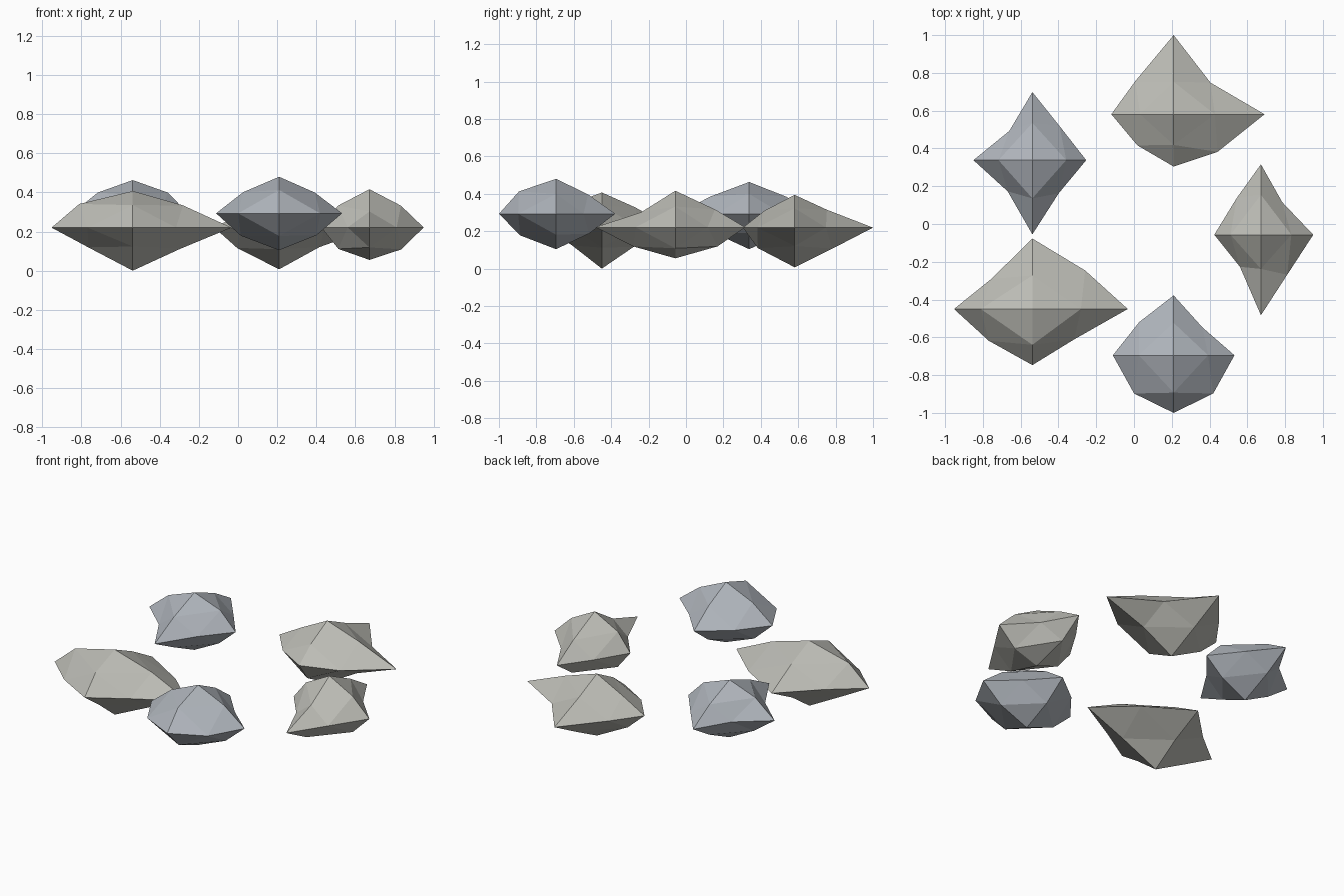
import bpy, bmesh
from mathutils import Vector
from itertools import product

if "Cube" in bpy.data.objects:
    bpy.data.objects.remove(bpy.data.objects["Cube"])


def material(name, color):
    m = bpy.data.materials.new(name)
    m.diffuse_color = (*color, 1)
    m.use_nodes = True
    m.node_tree.nodes["Principled BSDF"].inputs["Base Color"].default_value = m.diffuse_color
    return m


WARM = material("warm_stone", (0.50, 0.50, 0.46))
BLUE = material("blue_stone", (0.43, 0.46, 0.50))


def rock(name, mat, centre, tips, xy, xz, yz):
    """Octahedron split once: six tips plus a dented point on every edge.
    tips: reach along +x -x +y -y +z -z; xy/xz/yz: edge reach for ++ +- -+ --"""
    size = [(tips[2 * a] + tips[2 * a + 1]) / 2 for a in range(3)]
    bm = bmesh.new()
    tip, mid = {}, {}
    for a in range(3):
        for k, s in enumerate((1, -1)):
            p = Vector(centre)
            p[a] += s * tips[2 * a + k]
            tip[a, s] = bm.verts.new(p)
    for (a, b), reach in (((0, 1), xy), ((0, 2), xz), ((1, 2), yz)):
        for (s, t), r in zip(product((1, -1), repeat=2), reach):
            p = Vector(centre)
            p[a] += s * r * size[a] * 0.707
            p[b] += t * r * size[b] * 0.707
            mid[a, s, b, t] = bm.verts.new(p)
    # four triangles in each octant
    for sx, sy, sz in product((1, -1), repeat=3):
        x, y, z = tip[0, sx], tip[1, sy], tip[2, sz]
        mxy, mxz, myz = mid[0, sx, 1, sy], mid[0, sx, 2, sz], mid[1, sy, 2, sz]
        for f in ((x, mxy, mxz), (y, myz, mxy), (z, mxz, myz), (mxy, myz, mxz)):
            bm.faces.new(f if sx * sy * sz > 0 else f[::-1])
    me = bpy.data.meshes.new(name)
    bm.to_mesh(me)
    bm.free()
    me.materials.append(mat)
    ob = bpy.data.objects.new(name, me)
    bpy.context.collection.objects.link(ob)


# ring of five rocks
rock("right_rock", WARM, (0.672, -0.057, 0.221), (.277, .247, .373, .426, .195, .166),
     (.61, .75, .69, .60), (.87, .88, .87, .86), (.75, .80, .64, .80))
rock("back_rock", WARM, (0.21, 0.581, 0.219), (.481, .33, .419, .277, .175, .212),
     (.68, .81, .71, .67), (.76, .72, .62, .75), (.70, .82, .66, .80))
rock("back_left_rock", BLUE, (-0.538, 0.338, 0.291), (.285, .312, .36, .393, .172, .187),
     (.68, .66, .58, .62), (.85, .80, .85, .80), (.74, .75, .76, .75))
rock("front_left_rock", WARM, (-0.538, -0.45, 0.22), (.505, .415, .373, .297, .187, .22),
     (.86, .68, .67, .71), (.79, .75, .84, .70), (.75, .72, .80, .67))
rock("front_rock", BLUE, (0.21, -0.695, 0.293), (.322, .322, .317, .305, .187, .189),
     (.67, .92, .80, .92), (.80, .84, .81, .86), (.78, .80, .90, .87))
